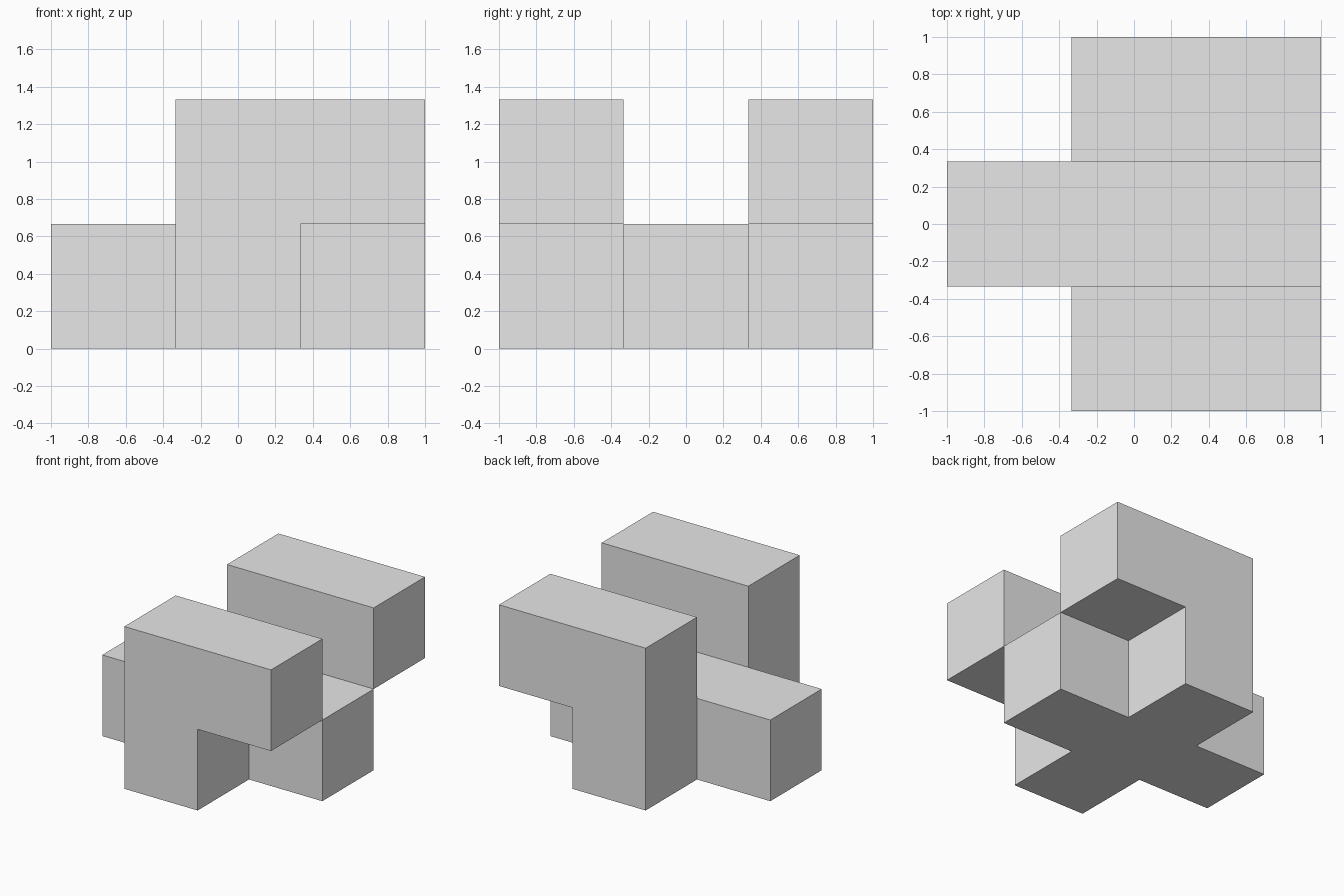
import bpy, bmesh
from mathutils import Vector

cube = bpy.data.objects.get("Cube")
if cube:
    bpy.data.objects.remove(cube, do_unlink=True)

UNIT = 2 / 3  # edge length of one block cell

grey = bpy.data.materials.new("light_grey")
grey.use_nodes = True
grey.diffuse_color = (0.8, 0.8, 0.8, 1)
grey.node_tree.nodes["Principled BSDF"].inputs["Base Color"].default_value = (0.8, 0.8, 0.8, 1)

# Bar along x, plus an upright with an overhanging arm on each side
cells = {(x, 0, 0) for x in (-1, 0, 1)}
for side in (-1, 1):
    cells |= {(0, side, 0), (0, side, 1), (1, side, 1)}


def add_cell_face(bm, cell, axis, sign):
    """Add the outer square of a cell that faces along one axis."""
    normal, u = Vector(), Vector()
    normal[axis] = sign
    u[(axis + 1) % 3] = 1
    v = normal.cross(u)
    centre = Vector(cell) + Vector((0, 0, 0.5)) + normal / 2
    corners = [centre + (a * u + b * v) / 2 for a, b in ((-1, -1), (1, -1), (1, 1), (-1, 1))]
    bm.faces.new([bm.verts.new(c * UNIT) for c in corners])


# Skin the cells with only the exposed squares, then merge flat regions
bm = bmesh.new()
for cell in sorted(cells):
    for axis in range(3):
        for sign in (-1, 1):
            neighbour = list(cell)
            neighbour[axis] += sign
            if tuple(neighbour) not in cells:
                add_cell_face(bm, cell, axis, sign)
bmesh.ops.remove_doubles(bm, verts=bm.verts[:], dist=0.001)
bmesh.ops.dissolve_limit(bm, angle_limit=0.01, verts=bm.verts[:], edges=bm.edges[:])

mesh = bpy.data.meshes.new("interlocking_block")
bm.to_mesh(mesh)
bm.free()
mesh.materials.append(grey)
block = bpy.data.objects.new("interlocking_block", mesh)
bpy.context.collection.objects.link(block)
